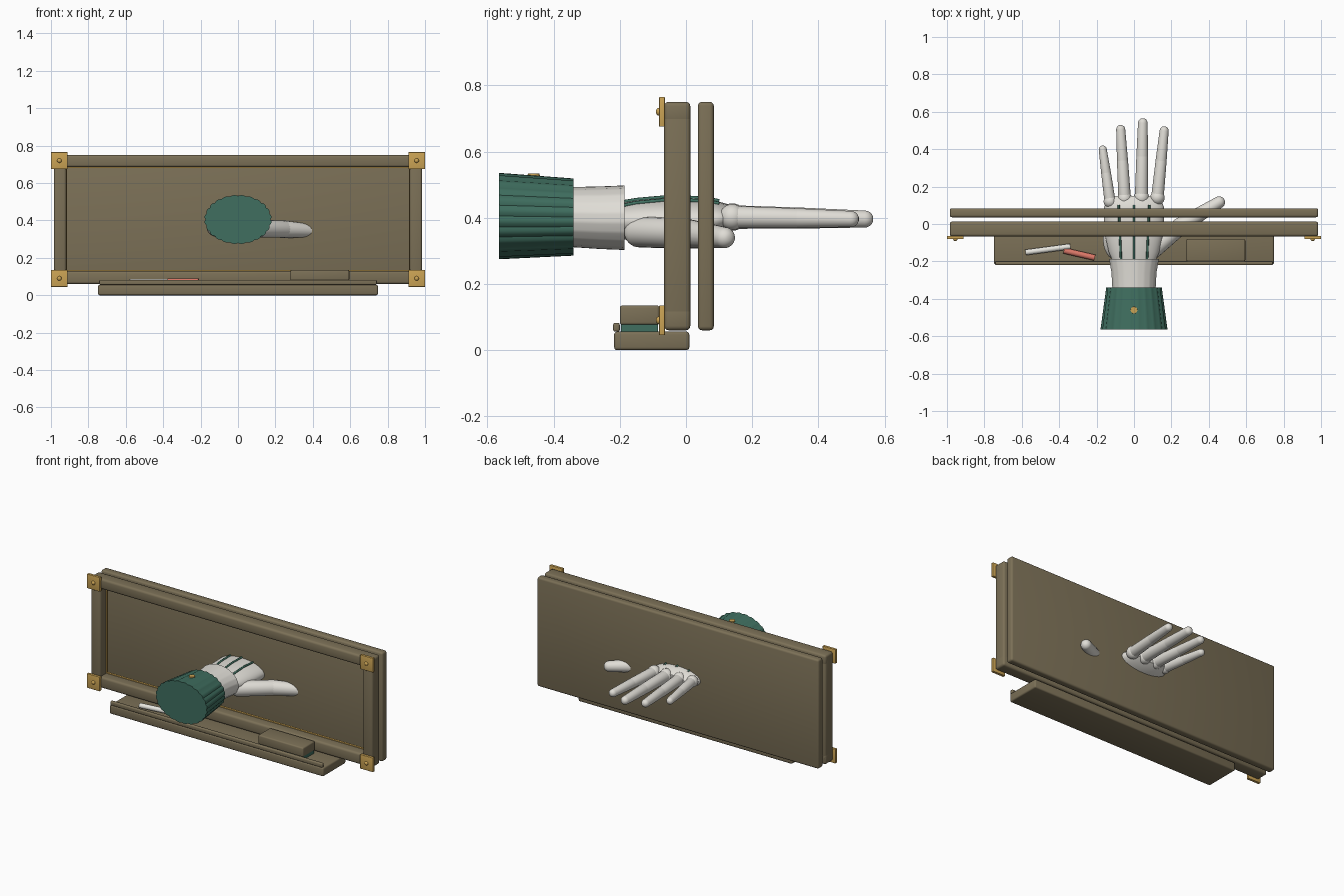
import bpy, bmesh, math
from mathutils import Vector

if "Cube" in bpy.data.objects:
    bpy.data.objects.remove(bpy.data.objects["Cube"], do_unlink=True)


def material(name, r, g, b):
    m = bpy.data.materials.new(name)
    m.use_nodes = True
    m.diffuse_color = (r, g, b, 1)
    m.node_tree.nodes["Principled BSDF"].inputs["Base Color"].default_value = (r, g, b, 1)
    return m


WOOD = material("olive wood", 0.20, 0.163, 0.095)
BRASS = material("brass", 0.60, 0.37, 0.09)
GLOVE = material("glove white", 0.74, 0.72, 0.67)
GREEN = material("dark green cloth", 0.05, 0.157, 0.115)
CHALK = material("white chalk", 0.80, 0.79, 0.74)
RED = material("red chalk", 0.72, 0.19, 0.14)


def finish(name, bm, mat, smooth=True):
    bmesh.ops.recalc_face_normals(bm, faces=bm.faces)
    me = bpy.data.meshes.new(name)
    bm.to_mesh(me)
    bm.free()
    ob = bpy.data.objects.new(name, me)
    bpy.context.collection.objects.link(ob)
    me.materials.append(mat)
    if smooth:
        bpy.ops.object.select_all(action="DESELECT")
        ob.select_set(True)
        bpy.context.view_layer.objects.active = ob
        bpy.ops.object.shade_smooth_by_angle(angle=math.radians(40))
    return ob


def box(name, x, y, z, mat, bevel=0.0):
    """Box from (min, max) pairs, with optional rounded edges."""
    bm = bmesh.new()
    bmesh.ops.create_cube(bm, size=1)
    for v in bm.verts:
        v.co = [lo + (c + 0.5) * (hi - lo) for c, (lo, hi) in zip(v.co, (x, y, z))]
    if bevel:
        bmesh.ops.bevel(bm, geom=bm.edges[:], offset=bevel, segments=3,
                        profile=0.5, affect="EDGES")
    return finish(name, bm, mat)


def bridge(bm, rings):
    """Skin a list of vertex rings and cap both ends."""
    n = len(rings[0])
    for a, b in zip(rings, rings[1:]):
        for i in range(n):
            j = (i + 1) % n
            bm.faces.new((a[i], a[j], b[j], b[i]))
    bm.faces.new(rings[0])
    bm.faces.new(rings[-1])


def loft(name, sections, mat, n=48, rib=0.0, every=2):
    """Elliptical tube along y; sections are (y, x, z, half width, half height)."""
    bm = bmesh.new()
    rings = []
    for y, cx, cz, rx, rz in sections:
        ring = []
        for i in range(n):
            t = math.tau * i / n
            k = 1 - rib * (i % every == 0)
            ring.append(bm.verts.new((cx + rx * k * math.cos(t), y, cz + rz * k * math.sin(t))))
        rings.append(ring)
    bridge(bm, rings)
    return finish(name, bm, mat)


def capsule(name, p, q, r0, r1, mat, n=20, round_ends=True):
    """Tapered rod from p to q, with round or flat ends."""
    p, q = Vector(p), Vector(q)
    axis = (q - p).normalized()
    u = axis.orthogonal().normalized()
    w = axis.cross(u)
    if round_ends:
        arc = [math.pi / 2 * k / 6 for k in range(6)]
        prof = [(p - axis * r0 * math.cos(a), r0 * math.sin(a)) for a in arc[1:]] + [(p, r0), (q, r1)]
        prof += [(q + axis * r1 * math.sin(a), r1 * math.cos(a)) for a in arc[1:]]
    else:
        prof = [(p, r0), (q, r1)]
    bm = bmesh.new()
    rings = [[bm.verts.new(c + (u * math.cos(math.tau * i / n) + w * math.sin(math.tau * i / n)) * r)
              for i in range(n)] for c, r in prof]
    bridge(bm, rings)
    return finish(name, bm, mat)


def ball(name, c, radii, mat):
    bm = bmesh.new()
    bmesh.ops.create_uvsphere(bm, u_segments=24, v_segments=14, radius=1)
    for v in bm.verts:
        v.co = [o + a * r for o, a, r in zip(c, v.co, radii)]
    return finish(name, bm, mat)


# Back board and open frame
box("back_board", (-0.985, 0.985), (0.036, 0.084), (0.06, 0.75), WOOD, 0.012)
FY = (-0.066, 0.013)
box("frame_top", (-0.985, 0.985), FY, (0.685, 0.75), WOOD, 0.013)
box("frame_bottom", (-0.985, 0.985), FY, (0.06, 0.13), WOOD, 0.013)
for side, s in (("right", -1), ("left", 1)):
    box("frame_" + side, sorted((s * 0.985, s * 0.918)), FY, (0.062, 0.748), WOOD, 0.013)
    box("trim_" + side, sorted((s * 0.925, s * 0.914)), (-0.006, 0.008), (0.125, 0.69), BRASS)
    # Corner plates with rivets
    for level, z in (("bottom", 0.09), ("top", 0.72)):
        box(f"corner_plate_{level}_{side}", sorted((s * 0.911, s * 1.0)), (-0.081, -0.064),
            (z - 0.045, z + 0.045), BRASS, 0.002)
        ball(f"rivet_{level}_{side}", (s * 0.955, -0.081, z), (0.012, 0.01, 0.012), BRASS)
for level, z in (("bottom", 0.129), ("top", 0.686)):
    box("trim_" + level, (-0.92, 0.92), (-0.006, 0.008), (z - 0.005, z + 0.005), BRASS)

# Tray, lip, eraser and chalk
box("tray", (-0.748, 0.748), (-0.217, 0.01), (0, 0.056), WOOD, 0.009)
box("tray_lip", (-0.742, 0.742), (-0.22, -0.2), (0.056, 0.082), WOOD, 0.006)
box("eraser_felt", (0.285, 0.59), (-0.197, -0.084), (0.054, 0.078), GREEN)
box("eraser_block", (0.28, 0.595), (-0.2, -0.08), (0.076, 0.135), WOOD, 0.008)
capsule("white_chalk", (-0.58, -0.152, 0.073), (-0.34, -0.12, 0.073), 0.015, 0.015, CHALK, 16, False)
capsule("red_chalk", (-0.375, -0.142, 0.073), (-0.21, -0.18, 0.073), 0.016, 0.016, RED, 16, False)

# Ribbed cuff with button, and glove wrist
loft("cuff", [(-0.565, 0, 0.405, 0.18, 0.131), (-0.34, 0, 0.402, 0.149, 0.117)], GREEN, 72, 0.035, 3)
capsule("cuff_button", (0, -0.46, 0.515), (0, -0.46, 0.533), 0.02, 0.018, BRASS, 20, False)
loft("glove_wrist", [(-0.35, 0, 0.402, 0.116, 0.091), (-0.26, 0, 0.4, 0.121, 0.095),
                     (-0.186, 0, 0.4, 0.134, 0.098)], GLOVE, 60, 0.015, 3)

# Palm
PALM = [(-0.22, 0, 0.39, 0.105, 0.05), (-0.15, 0, 0.39, 0.135, 0.062),
        (-0.06, 0, 0.39, 0.155, 0.07), (0.03, 0, 0.39, 0.16, 0.068),
        (0.09, 0, 0.395, 0.16, 0.056), (0.13, 0, 0.4, 0.145, 0.04), (0.15, 0, 0.4, 0.11, 0.022)]
loft("palm", PALM, GLOVE)
ball("palm_heel", (-0.1, -0.08, 0.355), (0.066, 0.11, 0.045), GLOVE)


def palm_top(x, y):
    for a, b in zip(PALM, PALM[1:]):
        if a[0] <= y <= b[0]:
            t = (y - a[0]) / (b[0] - a[0])
            cz, rx, rz = (a[k] + (b[k] - a[k]) * t for k in (2, 3, 4))
            return cz + rz * math.sqrt(max(0, 1 - (x / rx) ** 2))


# Seams on the back of the hand
for i, x in enumerate((-0.082, 0.0, 0.082)):
    cu = bpy.data.curves.new(f"hand_seam_{i + 1}", "CURVE")
    cu.dimensions = "3D"
    cu.bevel_depth = 0.006
    cu.bevel_resolution = 2
    sp = cu.splines.new("POLY")
    sp.points.add(14)
    for k, pt in enumerate(sp.points):
        y = -0.19 + 0.29 * k / 14
        xk = x * (0.85 + 0.15 * k / 14)
        pt.co = (xk, y, palm_top(xk, y) + 0.002, 1)
    cu.materials.append(GREEN)
    bpy.context.collection.objects.link(bpy.data.objects.new(cu.name, cu))

# Fingers: knuckle, long tapered segment and rounded tip
for name, x0, y0, x1, y1, r in (("little", -0.128, 0.12, -0.167, 0.398, 0.03),
                                ("ring", -0.05, 0.135, -0.071, 0.505, 0.034),
                                ("middle", 0.04, 0.14, 0.047, 0.54, 0.036),
                                ("index", 0.125, 0.14, 0.161, 0.498, 0.034)):
    base, tip = Vector((x0, y0, 0.402)), Vector((x1, y1, 0.396))
    mid = base.lerp(tip, 0.55)
    ball(name + "_knuckle", base, (r * 1.15,) * 3, GLOVE)
    capsule(name + "_finger", base, mid, r, r * 0.88, GLOVE)
    capsule(name + "_fingertip", mid, tip, r * 0.88, r * 0.72, GLOVE)

# Thumb
capsule("thumb_base", (0.1, -0.14, 0.357), (0.25, -0.01, 0.353), 0.047, 0.046, GLOVE)
capsule("thumb_tip", (0.25, -0.01, 0.353), (0.455, 0.116, 0.34), 0.046, 0.032, GLOVE)
